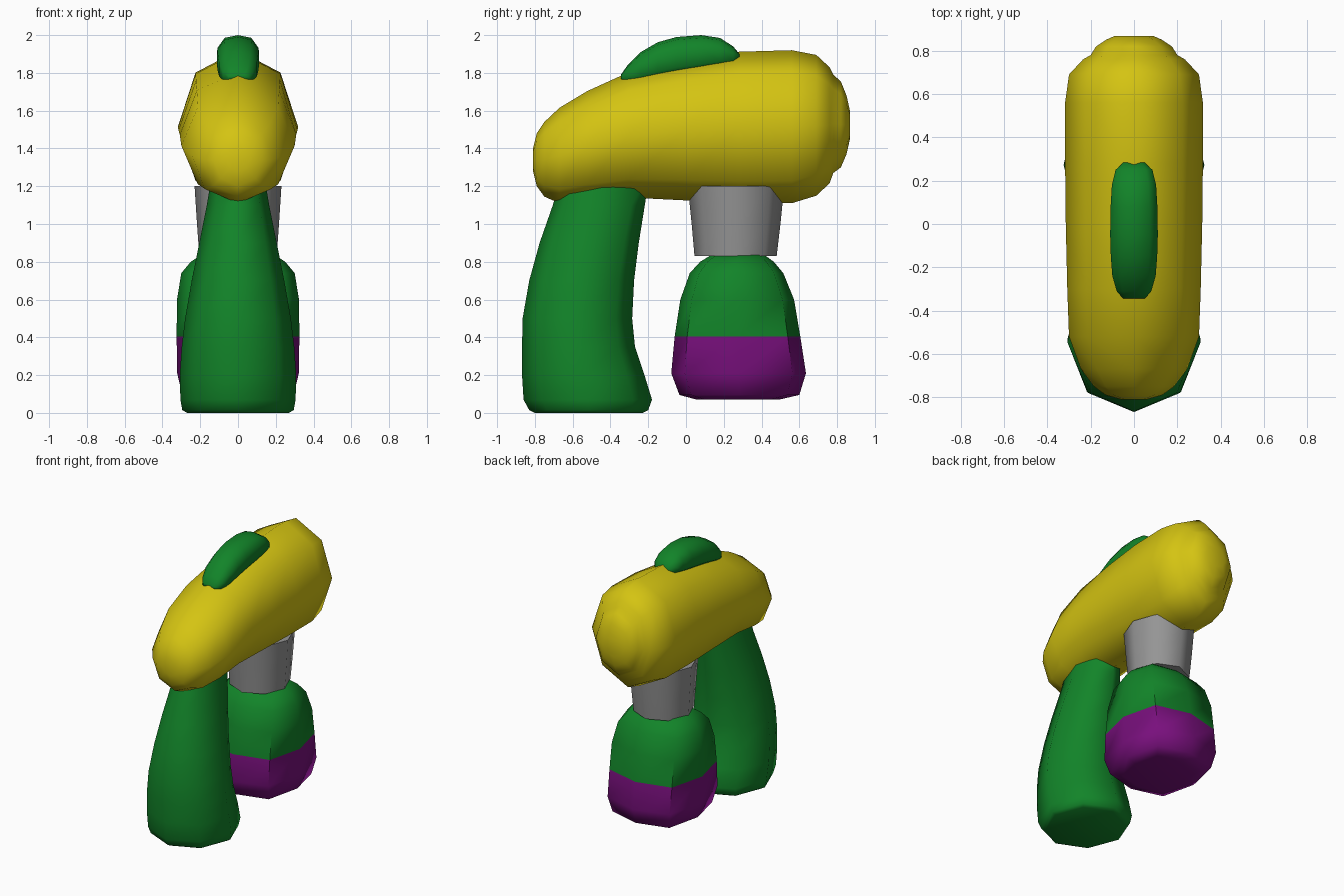
import bpy, bmesh, math


def material(name, rgb):
    m = bpy.data.materials.new(name)
    m.diffuse_color = (*rgb, 1)
    return m


YELLOW = material("yellow", (0.66, 0.55, 0.006))
GREEN = material("green", (0.006, 0.23, 0.022))
PURPLE = material("purple", (0.19, 0.005, 0.205))
GRAY = material("gray", (0.30, 0.30, 0.30))


def octagon(diag=0.7071):
    """Eight unit points; diag pushes the diagonal corners outwards."""
    pts = []
    for i in range(8):
        a = i * math.pi / 4
        k = 1 if i % 2 == 0 else diag / 0.7071
        pts.append((math.cos(a) * k, math.sin(a) * k))
    return pts


def loft(name, rings, axis, mats, shape=None, angle=62):
    """Rings are (position along axis, low, high, half width in x)."""
    shape = shape or octagon()
    bm = bmesh.new()
    loops = []
    for pos, lo, hi, w in rings:
        loop = []
        for u, v in shape:
            c = (lo + hi) / 2 + v * (hi - lo) / 2
            co = (u * w, pos, c) if axis == "y" else (u * w, c, pos)
            loop.append(bm.verts.new(co))
        loops.append(loop)
    n = len(shape)
    for a, b in zip(loops, loops[1:]):
        for i in range(n):
            j = (i + 1) % n
            bm.faces.new((a[i], a[j], b[j], b[i]))
    bm.faces.new(loops[0])
    bm.faces.new(loops[-1])
    bmesh.ops.recalc_face_normals(bm, faces=bm.faces)
    for f in bm.faces:
        f.smooth = True
    me = bpy.data.meshes.new(name)
    bm.to_mesh(me)
    bm.free()
    me.set_sharp_from_angle(angle=math.radians(angle))
    for m in mats:
        me.materials.append(m)
    ob = bpy.data.objects.new(name, me)
    bpy.context.collection.objects.link(ob)
    return ob


# Main barrel, rounded at the front with a stepped dome at the back
loft("barrel", [
    (-0.81, 1.28, 1.40, 0.06), (-0.79, 1.20, 1.48, 0.13),
    (-0.75, 1.145, 1.54, 0.185), (-0.67, 1.11, 1.615, 0.245),
    (-0.52, 1.125, 1.705, 0.30), (-0.30, 1.14, 1.805, 0.308),
    (0.0, 1.125, 1.868, 0.315), (0.28, 1.11, 1.912, 0.318),
    (0.56, 1.11, 1.92, 0.318), (0.69, 1.15, 1.895, 0.30),
    (0.76, 1.215, 1.83, 0.235), (0.78, 1.27, 1.79, 0.20),
    (0.82, 1.30, 1.755, 0.175), (0.85, 1.37, 1.68, 0.13),
    (0.868, 1.45, 1.60, 0.09)], "y", [YELLOW])

# Curved handle
loft("handle", [
    (0.0, -0.80, -0.23, 0.27), (0.015, -0.83, -0.20, 0.295),
    (0.07, -0.86, -0.18, 0.305), (0.20, -0.868, -0.22, 0.308),
    (0.35, -0.868, -0.27, 0.298), (0.50, -0.865, -0.285, 0.28),
    (0.70, -0.83, -0.275, 0.245), (0.90, -0.775, -0.25, 0.205),
    (1.10, -0.705, -0.218, 0.165), (1.25, -0.66, -0.195, 0.14)],
    "z", [GREEN])

# Tapered neck under the barrel
loft("neck", [(0.83, 0.045, 0.48, 0.205), (1.0, 0.03, 0.50, 0.217),
              (1.20, 0.01, 0.52, 0.23)], "z", [GRAY])

# Cup with a rounded-square section, purple below the seam
SEAM = 0.405
cup = loft("cup", [
    (0.072, 0.05, 0.50, 0.22), (0.095, -0.035, 0.60, 0.295),
    (0.21, -0.078, 0.635, 0.322), (SEAM, -0.06, 0.605, 0.325),
    (0.60, -0.03, 0.572, 0.323), (0.74, 0.02, 0.515, 0.30),
    (0.80, 0.075, 0.465, 0.25), (0.84, 0.14, 0.41, 0.19)],
    "z", [GREEN, PURPLE], octagon(0.80))
for p in cup.data.polygons:
    p.material_index = 1 if p.center.z < SEAM else 0

# Rounded switch on top
switch_shape = [(0, 1), (0.65, 0.85), (1, 0.3), (1, -0.6), (0.6, -1),
                (-0.6, -1), (-1, -0.6), (-1, 0.3), (-0.65, 0.85)]
loft("switch", [
    (-0.345, 1.765, 1.79, 0.05), (-0.31, 1.74, 1.84, 0.08),
    (-0.24, 1.75, 1.91, 0.10), (-0.15, 1.77, 1.962, 0.107),
    (-0.05, 1.79, 1.99, 0.11), (0.08, 1.81, 2.0, 0.108),
    (0.18, 1.83, 1.985, 0.102), (0.25, 1.845, 1.94, 0.085),
    (0.283, 1.86, 1.90, 0.05)], "y", [GREEN], switch_shape)
